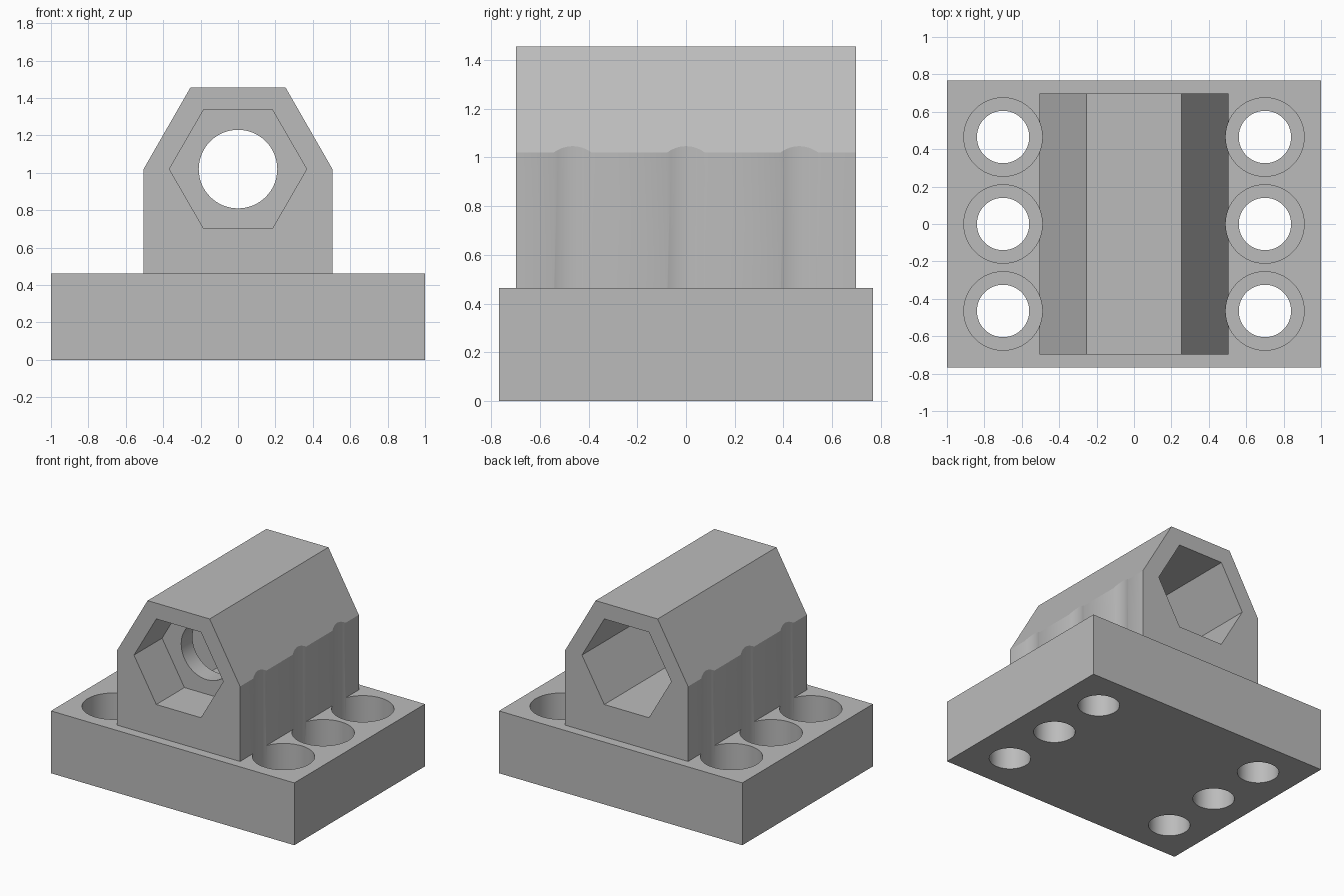
import bpy, bmesh
from math import cos, sin, pi, radians

if "Cube" in bpy.data.objects:
    bpy.data.objects.remove(bpy.data.objects["Cube"], do_unlink=True)

grey = bpy.data.materials.new("plain_grey")
grey.use_nodes = True
colour = (0.5, 0.5, 0.5, 1)
grey.diffuse_color = colour
grey.node_tree.nodes["Principled BSDF"].inputs["Base Color"].default_value = colour


def prism(name, outline, start, end, axis="Z"):
    """Extrude a closed outline; along Y the outline is (x, z), along Z it is (x, y)."""
    bm = bmesh.new()
    place = (lambda a, b: (a, start, b)) if axis == "Y" else (lambda a, b: (a, b, start))
    face = bm.faces.new([bm.verts.new(place(a, b)) for a, b in outline])
    solid = bmesh.ops.extrude_face_region(bm, geom=[face])
    shift = (0, end - start, 0) if axis == "Y" else (0, 0, end - start)
    bmesh.ops.translate(bm, vec=shift,
                        verts=[v for v in solid["geom"] if isinstance(v, bmesh.types.BMVert)])
    bmesh.ops.recalc_face_normals(bm, faces=bm.faces)
    mesh = bpy.data.meshes.new(name)
    bm.to_mesh(mesh)
    bm.free()
    mesh.materials.append(grey)
    obj = bpy.data.objects.new(name, mesh)
    bpy.context.collection.objects.link(obj)
    return obj


def ring(x, y, radius, sides):
    return [(x + radius * cos(2 * pi * i / sides), y + radius * sin(2 * pi * i / sides))
            for i in range(sides)]


def combine(target, tool, operation):
    """Apply a boolean and discard the tool."""
    mod = target.modifiers.new(operation, "BOOLEAN")
    mod.operation, mod.solver, mod.object = operation, "EXACT", tool
    bpy.context.view_layer.objects.active = target
    bpy.ops.object.modifier_apply(modifier=mod.name)
    bpy.data.objects.remove(tool, do_unlink=True)


# Base plate with the chamfered housing fused on top
W, D, BASE, HALF, AXIS, TOP = 1, 0.767, 0.463, 0.697, 1.02, 1.455
block = prism("nut_housing_block", [(-W, -D), (W, -D), (W, D), (-W, D)], 0, BASE)
housing = prism("housing", [(-0.505, 0.2), (0.505, 0.2), (0.505, AXIS), (0.255, TOP),
                            (-0.255, TOP), (-0.505, AXIS)], -HALF, HALF, "Y")
combine(block, housing, "UNION")

# Hexagonal pockets at both ends, joined by a round bore through the inner wall
WALL_FRONT, WALL_BACK = -0.367, -0.235
hexagon = ring(0, AXIS, 0.367, 6)
combine(block, prism("front_pocket", hexagon, -1, WALL_FRONT, "Y"), "DIFFERENCE")
combine(block, prism("back_pocket", hexagon, WALL_BACK, 1, "Y"), "DIFFERENCE")
combine(block, prism("bore", ring(0, AXIS, 0.21, 64), -0.5, 0, "Y"), "DIFFERENCE")

# Six counterbored screw holes, whose wide part also grooves the housing sides
for x in (-0.7, 0.7):
    for y in (-0.465, 0, 0.465):
        combine(block, prism("screw_head", ring(x, y, 0.21, 64), 0.21, 2), "DIFFERENCE")
        combine(block, prism("screw_hole", ring(x, y, 0.14, 64), -1, 1), "DIFFERENCE")

block.select_set(True)
bpy.context.view_layer.objects.active = block
bpy.ops.object.shade_smooth_by_angle(angle=radians(25))
